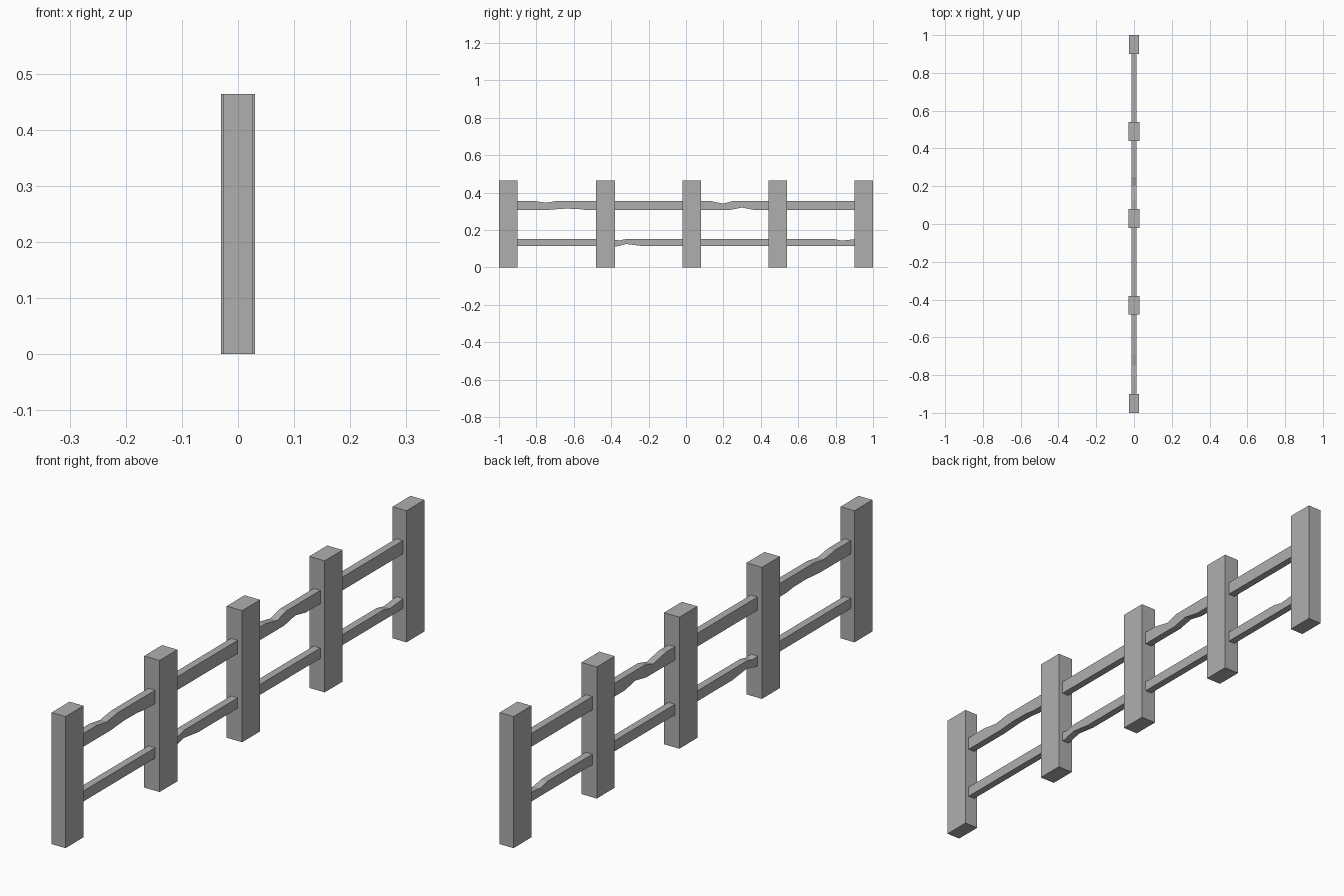
import bpy, bmesh

if "Cube" in bpy.data.objects:
    bpy.data.objects.remove(bpy.data.objects["Cube"])

# Dark grey wood
wood = bpy.data.materials.new("dark_grey_wood")
wood.diffuse_color = (0.43, 0.43, 0.43, 1)
wood.use_nodes = True
wood.node_tree.nodes["Principled BSDF"].inputs["Base Color"].default_value = wood.diffuse_color


def extrude_profile(name, profile, half_width):
    """Extrude a closed (y, z) outline symmetrically along x."""
    bm = bmesh.new()
    face = bm.faces.new([bm.verts.new((-half_width, y, z)) for y, z in profile])
    ext = bmesh.ops.extrude_face_region(bm, geom=[face])
    verts = [g for g in ext["geom"] if isinstance(g, bmesh.types.BMVert)]
    bmesh.ops.translate(bm, verts=verts, vec=(2 * half_width, 0, 0))
    bmesh.ops.recalc_face_normals(bm, faces=bm.faces)
    mesh = bpy.data.meshes.new(name)
    bm.to_mesh(mesh)
    bm.free()
    mesh.materials.append(wood)
    obj = bpy.data.objects.new(name, mesh)
    bpy.context.collection.objects.link(obj)
    return obj


# Posts: end posts are slightly thinner than the middle ones
POST_H, POST_W = 0.464, 0.10
for i, (y, hw) in enumerate([(-0.95, 0.027), (-0.43, 0.03), (0.03, 0.03),
                             (0.49, 0.03), (0.95, 0.027)]):
    a, b = y - POST_W / 2, y + POST_W / 2
    extrude_profile(f"post_{i + 1}", [(a, 0), (b, 0), (b, POST_H), (a, POST_H)], hw)

# Rails: long boards with worn notches along the top and bottom edges
END = 0.91


def rail(name, low, high, bottom_wear, top_wear):
    bottom = [(-END, low)] + bottom_wear + [(END, low)]
    top = [(-END, high)] + top_wear + [(END, high)]
    extrude_profile(name, bottom + top[::-1], 0.013)


rail("upper_rail", 0.308, 0.355,
     [(-0.73, 0.308), (-0.65, 0.314), (-0.58, 0.313), (-0.54, 0.308),
      (0.24, 0.308), (0.30, 0.320), (0.36, 0.308)],
     [(-0.81, 0.355), (-0.75, 0.346), (-0.69, 0.355),
      (0.13, 0.355), (0.20, 0.341), (0.25, 0.355)])

rail("lower_rail", 0.115, 0.152,
     [(-0.45, 0.115), (-0.37, 0.112), (-0.32, 0.125), (-0.24, 0.115)],
     [(-0.45, 0.152), (-0.39, 0.148), (-0.355, 0.144), (-0.32, 0.152),
      (0.79, 0.152), (0.83, 0.143), (0.88, 0.148)])
